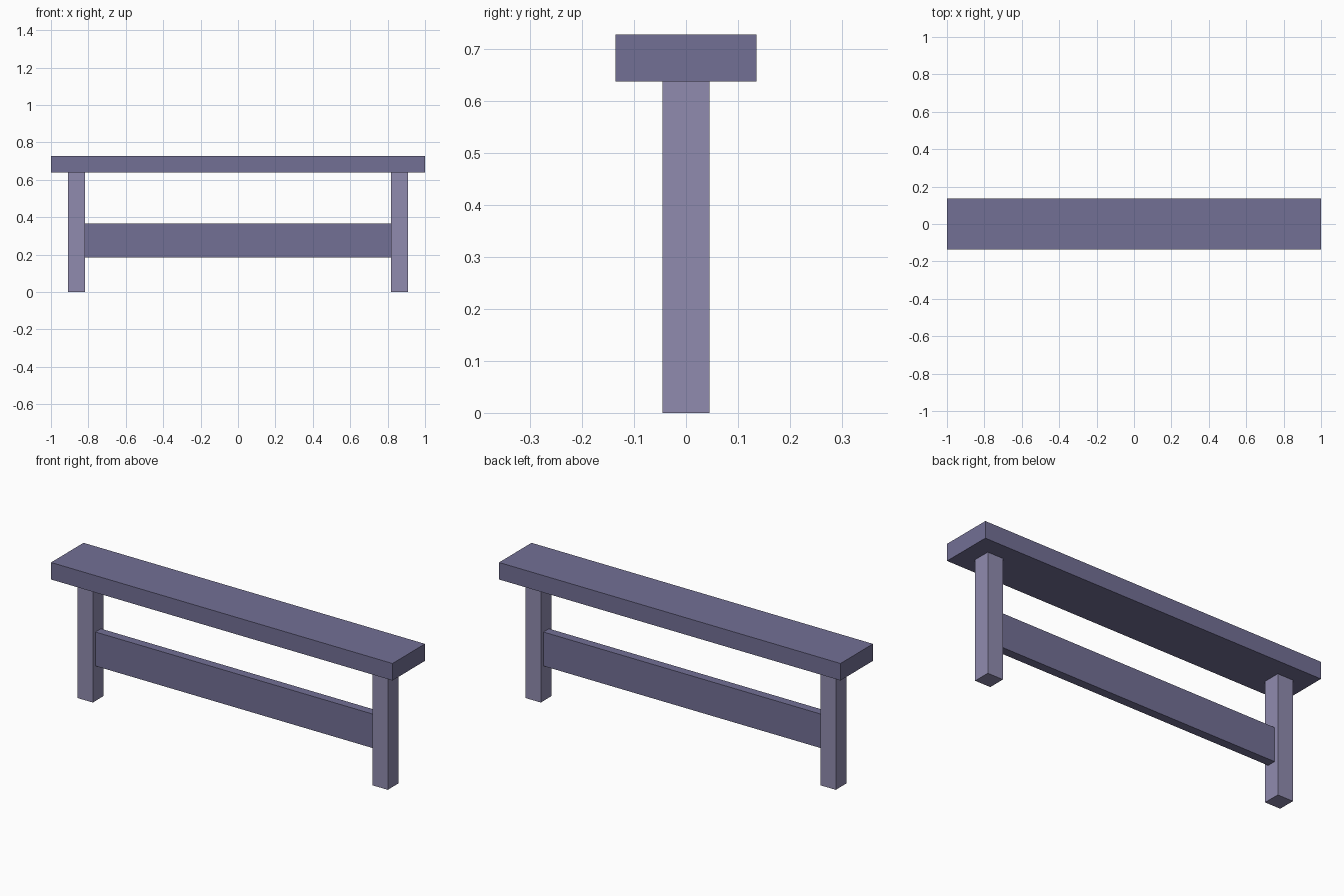
import bpy

if "Cube" in bpy.data.objects:
    bpy.data.objects.remove(bpy.data.objects["Cube"])


def material(name, color):
    mat = bpy.data.materials.new(name)
    mat.diffuse_color = (*color, 1)
    mat.use_nodes = True
    mat.node_tree.nodes["Principled BSDF"].inputs["Base Color"].default_value = mat.diffuse_color
    return mat


dark = material("dark_paint", (0.17, 0.16, 0.30))
light = material("light_paint", (0.28, 0.26, 0.43))


def box(name, size, center, mat):
    bpy.ops.mesh.primitive_cube_add(size=1, location=center)
    ob = bpy.context.object
    ob.name = name
    ob.scale = size
    bpy.ops.object.transform_apply(location=False, rotation=False, scale=True)
    ob.data.materials.append(mat)
    return ob


# Seat plank
box("seat", (2.0, 0.272, 0.09), (0, 0, 0.683), dark)

# Stretcher between the legs
box("stretcher", (1.638, 0.046, 0.18), (0, 0, 0.275), dark)

# One square post at each end
for side, x in (("left", -0.864), ("right", 0.864)):
    box(side + "_leg", (0.09, 0.09, 0.638), (x, 0, 0.319), light)
